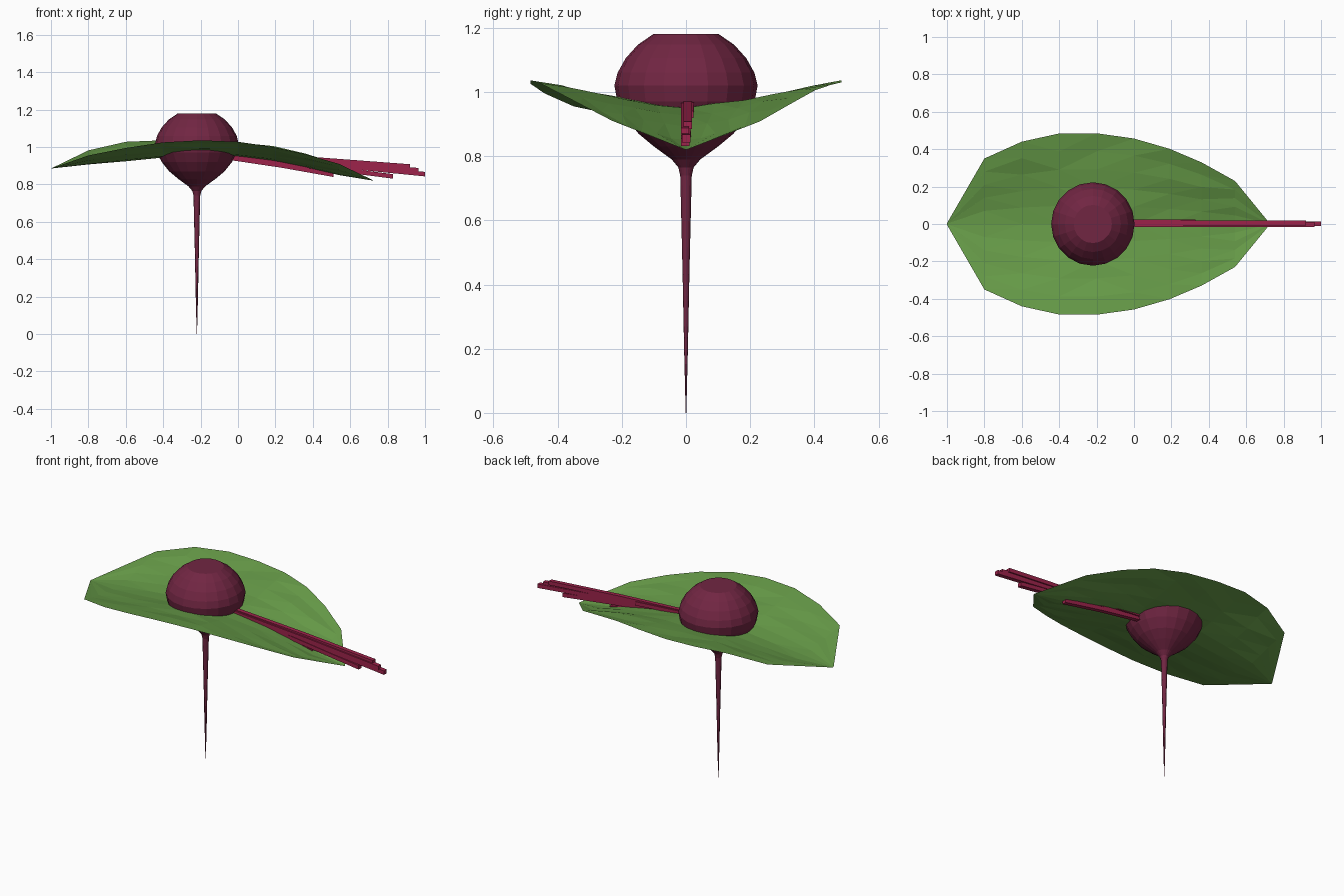
import bpy, bmesh, math, random
from mathutils import Vector

if "Cube" in bpy.data.objects:
    bpy.data.objects.remove(bpy.data.objects["Cube"])

random.seed(4)
CX = -0.22  # bulb axis


def material(name, rgb):
    m = bpy.data.materials.new(name)
    m.diffuse_color = (*rgb, 1)
    m.use_nodes = True
    m.node_tree.nodes["Principled BSDF"].inputs["Base Color"].default_value = m.diffuse_color
    return m


beet_red = material("beet purple", (0.165, 0.019, 0.055))
leaf_green = material("leaf green", (0.135, 0.33, 0.065))
stalk_red = material("stalk crimson", (0.34, 0.017, 0.07))


def finish(name, bm, mat):
    me = bpy.data.meshes.new(name)
    bm.to_mesh(me)
    bm.free()
    me.materials.append(mat)
    ob = bpy.data.objects.new(name, me)
    bpy.context.collection.objects.link(ob)


def lathe(name, profile, sides, mat):
    bm = bmesh.new()
    rings = []
    for r, z in profile:
        rings.append([bm.verts.new((CX + r * math.cos(math.tau * i / sides),
                                    r * math.sin(math.tau * i / sides), z))
                      for i in range(sides)])
    for a, b in zip(rings, rings[1:]):
        for i in range(sides):
            j = (i + 1) % sides
            bm.faces.new((a[i], a[j], b[j], b[i]))
    bm.faces.new(rings[-1])
    bm.faces.new(rings[0][::-1])
    finish(name, bm, mat)


# Beet bulb with its long tapering root
lathe("beet_bulb", [(0.001, 0), (0.006, 0.2), (0.011, 0.45), (0.018, 0.74),
                    (0.024, 0.765), (0.045, 0.79), (0.1, 0.83), (0.148, 0.87),
                    (0.188, 0.92), (0.214, 0.97), (0.223, 1.02), (0.213, 1.06),
                    (0.188, 1.105), (0.15, 1.147), (0.102, 1.18)], 20, beet_red)

# Leaf stations: x, half width, midrib z, front edge z, back edge z
stations = [(-1.0, 0.004, 0.885, 0.885, 0.885), (-0.8, 0.35, 0.907, 0.955, 0.982),
            (-0.6, 0.44, 0.924, 0.995, 1.028), (-0.4, 0.484, 0.944, 1.025, 1.036),
            (-0.2, 0.485, 0.955, 1.036, 1.03), (0.0, 0.457, 0.95, 1.028, 1.024),
            (0.19, 0.402, 0.926, 1.0, 1.005), (0.36, 0.33, 0.892, 0.962, 0.965),
            (0.54, 0.23, 0.85, 0.91, 0.908), (0.725, 0.004, 0.82, 0.821, 0.821)]
bm = bmesh.new()
rows = []
N = 5  # cells per half
for x, w, mid, front, back in stations:
    row = []
    for k in range(-N, N + 1):
        t = k / N
        edge = front if t < 0 else back
        jitter = random.uniform(-0.006, 0.006) if 0 < abs(k) < N and w > 0.1 else 0
        row.append(bm.verts.new((x, w * t, mid + (edge - mid) * abs(t) ** 1.25 + jitter)))
    rows.append(row)
for a, b in zip(rows, rows[1:]):
    for k in range(2 * N):
        bm.faces.new((a[k], b[k], b[k + 1], a[k + 1]))
bmesh.ops.triangulate(bm, faces=bm.faces[:])
finish("leaf_blade", bm, leaf_green)


# Bundle of square stalk strands fanning out of the bulb
def strand(name, points, half_y, half_z):
    bm = bmesh.new()
    rings = [[bm.verts.new(Vector(p) + Vector((0, half_y * sy, half_z * sz)))
              for sy, sz in ((-1, -1), (1, -1), (1, 1), (-1, 1))] for p in points]
    for a, b in zip(rings, rings[1:]):
        for i in range(4):
            j = (i + 1) % 4
            bm.faces.new((a[i], b[i], b[j], a[j]))
    bm.faces.new(rings[0])
    bm.faces.new(rings[-1][::-1])
    finish(name, bm, stalk_red)


strands = [(0.96, 0.92, 0.896, 0.005), (0.956, 0.965, 0.876, -0.003),
           (0.95, 1.0, 0.855, 0.001), (0.945, 0.83, 0.843, -0.002),
           (0.942, 0.51, 0.852, 0.003)]
for n, (z0, x1, z1, y) in enumerate(strands):
    mid_z = (z0 + z1) / 2 + 0.004
    strand(f"stalk_strand_{n + 1}",
           [(-0.04, y, z0), ((x1 - 0.04) / 2, y, mid_z), (x1, y, z1)], 0.013, 0.012)
# Short extra strand lying along the back of the bundle
strand("stalk_side_strand", [(-0.04, 0.015, 0.958), (0.33, 0.013, 0.93)], 0.01, 0.011)
